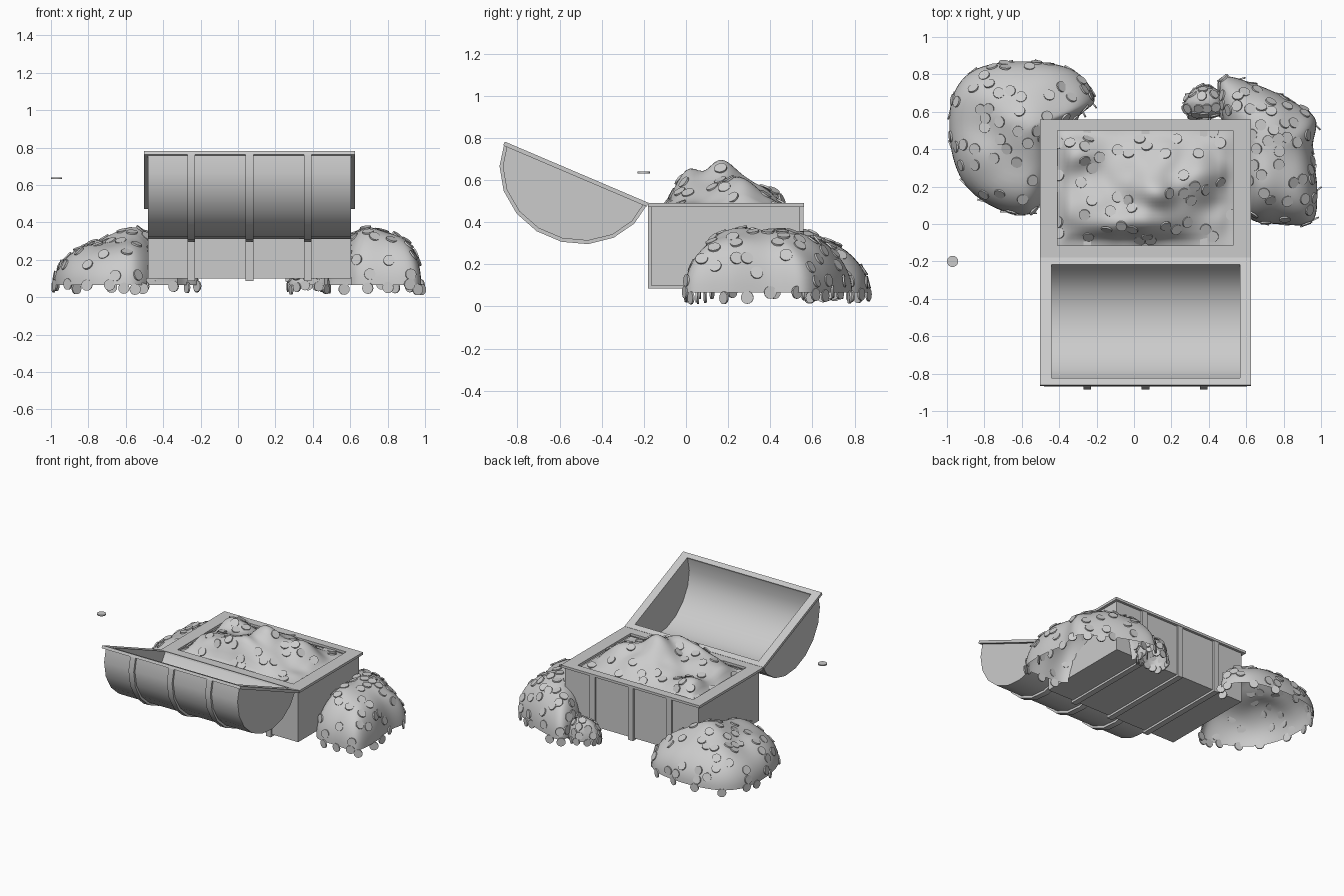
import bpy, bmesh, math, random
from mathutils import Vector, Matrix, noise

if "Cube" in bpy.data.objects:
    bpy.data.objects.remove(bpy.data.objects["Cube"])

random.seed(4)
X0, X1 = -0.48, 0.605           # chest side walls
STRAPS = (-0.25, 0.062, 0.373)  # strap centres along x


def finish(name, bm, smooth=None):
    bmesh.ops.recalc_face_normals(bm, faces=bm.faces)
    me = bpy.data.meshes.new(name)
    bm.to_mesh(me)
    bm.free()
    ob = bpy.data.objects.new(name, me)
    bpy.context.collection.objects.link(ob)
    if smooth:
        bpy.ops.object.select_all(action='DESELECT')
        ob.select_set(True)
        bpy.context.view_layer.objects.active = ob
        bpy.ops.object.shade_smooth_by_angle(angle=math.radians(smooth))
    return ob


def prism(bm, pts, x0, x1):
    """Extrude a (y, z) outline along x."""
    a = [bm.verts.new((x0, y, z)) for y, z in pts]
    b = [bm.verts.new((x1, y, z)) for y, z in pts]
    bm.faces.new(a)
    bm.faces.new(b)
    for i in range(len(pts)):
        j = (i + 1) % len(pts)
        bm.faces.new((a[i], a[j], b[j], b[i]))


def rect(y0, y1, z0, z1):
    return [(y0, z0), (y1, z0), (y1, z1), (y0, z1)]


def frame(bm, x, xi, y, yi, z, place=lambda p: p):
    """Flat rectangular frame: outer x/y ranges, inner ranges, z range."""
    for ya, yb in ((y[0], yi[0]), (yi[1], y[1])):
        prism(bm, place(rect(ya, yb, *z)), *x)
    for xa, xb in ((x[0], xi[0]), (xi[1], x[1])):
        prism(bm, place(rect(yi[0], yi[1], *z)), xa, xb)


# Chest body
bm = bmesh.new()
prism(bm, rect(-0.165, 0.542, 0.10, 0.45), X0, X1)
finish("chest_body", bm)
bm = bmesh.new()
frame(bm, (-0.502, 0.625), (-0.41, 0.53), (-0.18, 0.56), (-0.115, 0.50), (0.472, 0.49))
finish("chest_rim", bm)
bm = bmesh.new()
prism(bm, rect(-0.165, 0.542, 0.45, 0.473), X0, -0.445)
prism(bm, rect(-0.165, 0.542, 0.45, 0.473), 0.565, X1)
prism(bm, rect(-0.165, -0.13, 0.45, 0.473), X0, X1)
prism(bm, rect(0.51, 0.542, 0.45, 0.473), X0, X1)
finish("chest_wall_tops", bm)
bm = bmesh.new()
for x in STRAPS:
    prism(bm, rect(-0.18, 0.557, 0.085, 0.474), x - 0.021, x + 0.021)
finish("body_straps", bm)

# Open lid: t runs along the flat edge, r points out of the dome
C, D = Vector((-0.52, 0.635)), Vector((-0.92, 0.392)).normalized()
N = Vector((-D.y, D.x))


def lid(pts):
    return [tuple(C + D * t + N * r) for t, r in pts]


def arc(a, b, n=9):
    return [(a * math.cos(math.pi * i / n), b * math.sin(math.pi * i / n)) for i in range(n + 1)]


def half_ring(a, b, ai, bi):
    return lid(arc(a, b) + arc(ai, bi)[::-1])


bm = bmesh.new()
prism(bm, half_ring(0.355, 0.318, 0.332, 0.298), X0, X1)
for xa, xb in ((X0, -0.44), (0.566, X1)):
    prism(bm, lid(arc(0.354, 0.317)), xa, xb)
finish("lid_shell", bm, 35)
bm = bmesh.new()
frame(bm, (-0.502, 0.625), (-0.44, 0.566), (-0.37, 0.37), (-0.33, 0.33), (-0.002, 0.018), lid)
finish("lid_rim", bm)
bm = bmesh.new()
for x in STRAPS:
    prism(bm, half_ring(0.37, 0.335, 0.345, 0.31), x - 0.021, x + 0.021)
finish("lid_straps", bm, 35)


# Coins
def coin(bm, pos, normal, r=0.03):
    m = Matrix.Translation(pos) @ normal.to_track_quat('Z', 'Y').to_matrix().to_4x4()
    bmesh.ops.create_cone(bm, cap_ends=True, segments=16, radius1=r, radius2=r, depth=0.009, matrix=m)


def in_chest(p):
    return -0.49 < p.x < 0.61 and -0.18 < p.y < 0.55 and p.z < 0.46


def scatter(name, ob, count, r=0.03, rim=()):
    """Lay coins on a mound's faces, plus upright ones around its foot."""
    polys = [p for p in ob.data.polygons if p.center.z > 0.1 and not in_chest(p.center)]
    bm = bmesh.new()
    picked = []
    for p in random.choices(polys, [p.area for p in polys], k=count * 4):
        if len(picked) < count and all((p.center - q).length > r * 1.6 for q in picked):
            picked.append(p.center.copy())
            tilt = Vector([random.uniform(-0.22, 0.22) for _ in range(3)])
            coin(bm, p.center + p.normal * 0.003, (p.normal + tilt).normalized(), r)
    for p, n in rim:
        if not in_chest(p):
            tilt = Vector((random.uniform(-.3, .3), random.uniform(-.3, .3), 0))
            z = r + 0.005 + random.uniform(0, .035)
            coin(bm, Vector((p.x, p.y, z)), (n + tilt).normalized(), r)
    finish(name, bm, 40)


# Coin heap inside the chest
HILLS = [(0.10, 0.17, 0.15, 0.17, 0.12), (0.12, 0.17, 0.08, 0.07, 0.06), (0.0, 0.0, 0.12, 0.18, 0.055),
         (0.36, 0.25, 0.09, 0.08, 0.08), (-0.30, 0.37, 0.09, 0.08, 0.07), (-0.28, 0.1, 0.08, 0.12, 0.09),
         (0.1, 0.37, 0.05, 0.2, 0.08)]
bm = bmesh.new()
bmesh.ops.create_grid(bm, x_segments=48, y_segments=32, size=1)
for v in bm.verts:
    x, y = 0.06 + v.co.x * 0.47, 0.193 + v.co.y * 0.308
    h = sum(a * math.exp(-((x - cx) / sx) ** 2 / 2 - ((y - cy) / sy) ** 2 / 2) for cx, cy, a, sx, sy in HILLS)
    edge = min(0.47 - abs(x - 0.06), 0.308 - abs(y - 0.193)) / 0.06
    h += 0.02 * noise.noise(Vector((x * 8, y * 8, 3)))
    v.co = (x, y, 0.468 + h * min(1, max(0, edge)))
heap = finish("chest_heap", bm, 60)
if heap.data.polygons[0].normal.z < 0:
    heap.data.flip_normals()
scatter("heap_coins", heap, 46)


# Coin mounds on the ground: hollow shells over a freeform outline
def closed_curve(pts, n=8):
    out, k = [], len(pts)
    for i in range(k):
        a, b, c, d = (Vector(pts[(i + j) % k]) for j in (-1, 0, 1, 2))
        for s in range(n):
            t = s / n
            out.append(0.5 * (2 * b + (c - a) * t + (2 * a - 5 * b + 4 * c - d) * t * t
                              + (3 * b - a - 3 * c + d) * t ** 3))
    return out


def mound(name, centre, outline, height, hills, coins, r, rim_count, power, base=0.065, rings=14):
    c = Vector(centre)
    ring = closed_curve(outline)
    n = len(ring)
    bm = bmesh.new()
    rows = []
    for i in range(rings):
        s = math.cos(math.pi / 2 * i / rings)
        row = []
        for p in ring:
            q = c + (p - c) * s
            h = height + sum(a * math.exp(-((q.x - x) ** 2 + (q.y - y) ** 2) / (2 * w * w)) for x, y, a, w in hills)
            h += 0.03 * noise.noise(Vector((q.x * 5, q.y * 5, 1)))
            row.append(bm.verts.new((q.x, q.y, base + h * (1 - s ** power) ** 0.5)))
        rows.append(row)
    for ra, rb in zip(rows, rows[1:]):
        for j in range(n):
            k = (j + 1) % n
            bm.faces.new((ra[j], ra[k], rb[k], rb[j]))
    bm.faces.new(rows[-1])
    # Nothing is needed where the mound runs into the chest
    inside = [f for f in bm.faces if all(in_chest(v.co) for v in f.verts)]
    bmesh.ops.delete(bm, geom=inside, context='FACES')
    ob = finish(name, bm, 60)
    if max(ob.data.polygons, key=lambda f: f.center.z).normal.z < 0:
        ob.data.flip_normals()
    rim = []
    for i in range(rim_count):
        p = ring[int((i + random.random() * 0.6) * n / rim_count) % n]
        d = p - c
        rim.append((Vector((p.x, p.y, 0)), Vector((d.x, d.y, 0)).normalized()))
    scatter(name + "_coins", ob, coins, r, rim)


mound("left_mound", (-0.62, 0.5),
      [(-0.97, 0.68), (-0.84, 0.83), (-0.57, 0.87), (-0.32, 0.82), (-0.21, 0.67), (-0.30, 0.57),
       (-0.40, 0.42), (-0.44, 0.22), (-0.52, 0.08), (-0.61, 0.05), (-0.77, 0.10), (-0.91, 0.22), (-0.98, 0.42)],
      0.225, [(-0.54, 0.55, 0.075, 0.12), (-0.55, 0.25, 0.03, 0.1)], 50, 0.03, 19, 3.2)
mound("right_mound", (0.74, 0.38),
      [(0.47, 0.78), (0.64, 0.75), (0.84, 0.66), (0.97, 0.56), (0.955, 0.40), (0.98, 0.18),
       (0.95, 0.01), (0.78, 0.0), (0.62, 0.03), (0.55, 0.2), (0.52, 0.45), (0.46, 0.6)],
      0.27, [(0.7, 0.2, 0.03, 0.1), (0.68, 0.5, 0.03, 0.1)], 50, 0.03, 19, 3.2)
mound("small_mound", (0.37, 0.65), [(0.27, 0.66), (0.36, 0.74), (0.47, 0.70), (0.48, 0.6), (0.37, 0.56), (0.29, 0.58)],
      0.13, [], 26, 0.026, 12, 2.3)

# Single coin beside the lid
bm = bmesh.new()
coin(bm, Vector((-0.97, -0.2, 0.635)), Vector((0, 0, 1)))
finish("loose_coin", bm, 40)
